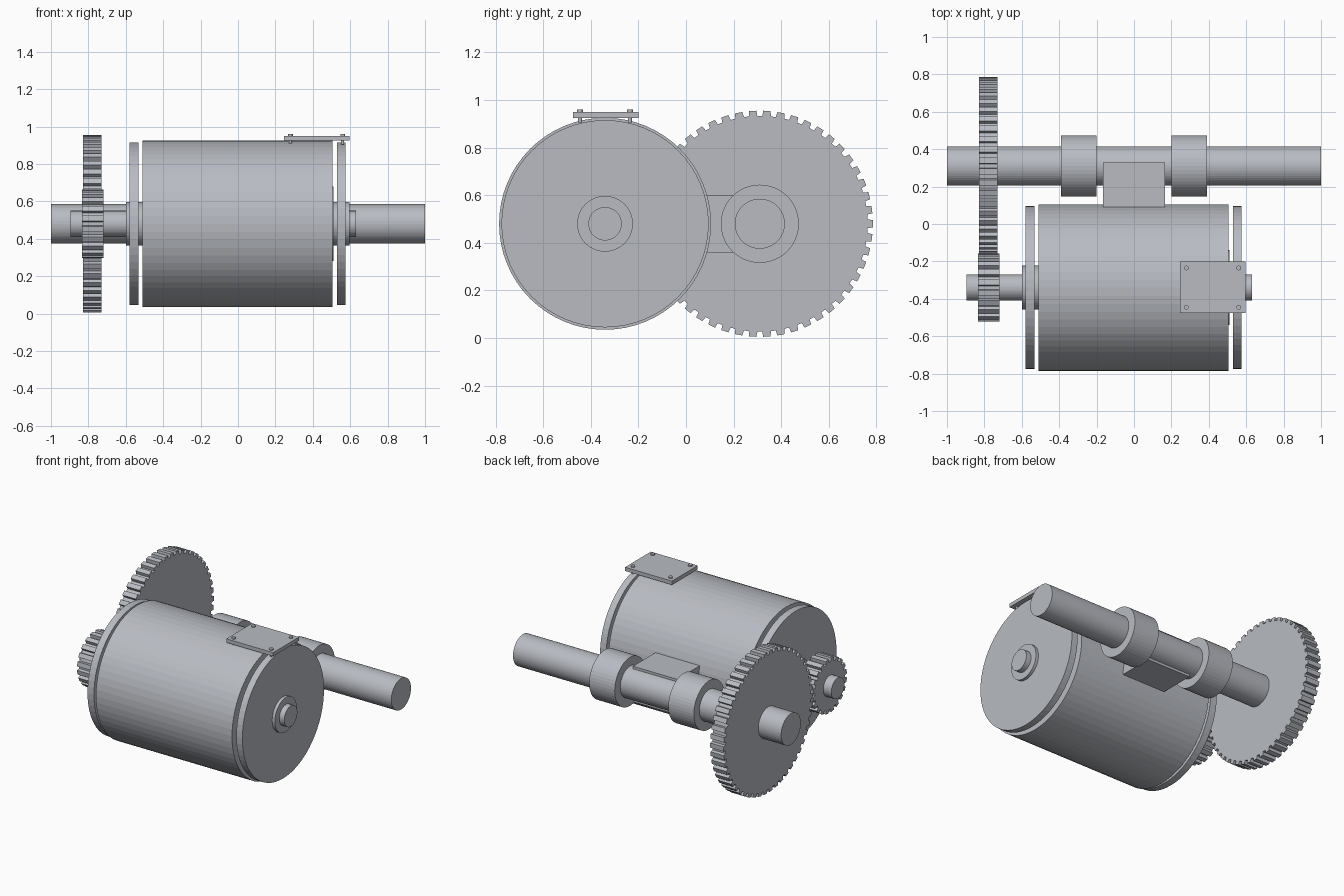
import bpy, bmesh, math
from mathutils import Matrix

if "Cube" in bpy.data.objects:
    bpy.data.objects.remove(bpy.data.objects["Cube"])

steel = bpy.data.materials.new("steel_grey")
steel.use_nodes = True
colour = (0.48, 0.50, 0.54, 1)
steel.diffuse_color = colour
steel.node_tree.nodes["Principled BSDF"].inputs["Base Color"].default_value = colour

MOTOR = (-0.34, 0.48)   # y, z of the motor axis
AXLE = (0.31, 0.48)     # y, z of the wheel axle


def finish(name, bm):
    bmesh.ops.recalc_face_normals(bm, faces=bm.faces)
    mesh = bpy.data.meshes.new(name)
    bm.to_mesh(mesh)
    bm.free()
    mesh.materials.append(steel)
    obj = bpy.data.objects.new(name, mesh)
    bpy.context.collection.objects.link(obj)
    return obj


def rod(name, axis, x0, x1, radius, sides=48):
    """Solid cylinder lying along x."""
    bm = bmesh.new()
    place = Matrix.Translation(((x0 + x1) / 2, *axis)) @ Matrix.Rotation(math.pi / 2, 4, "Y")
    bmesh.ops.create_cone(bm, cap_ends=True, segments=sides, radius1=radius,
                          radius2=radius, depth=x1 - x0, matrix=place)
    return finish(name, bm)


def box(name, x0, x1, y0, y1, z0, z1):
    bm = bmesh.new()
    place = (Matrix.Translation(((x0 + x1) / 2, (y0 + y1) / 2, (z0 + z1) / 2))
             @ Matrix.Diagonal((x1 - x0, y1 - y0, z1 - z0, 1)))
    bmesh.ops.create_cube(bm, size=1, matrix=place)
    return finish(name, bm)


def gear(name, axis, x0, x1, tip, root, teeth, phase):
    """Spur gear: toothed outline extruded along x."""
    bm = bmesh.new()
    pitch = 2 * math.pi / teeth
    outline = []
    for i in range(teeth):
        for offset, r in ((-0.32, root), (-0.26, tip), (0.26, tip), (0.32, root)):
            a = (i + phase + offset) * pitch
            outline.append(bm.verts.new((x0, axis[0] + r * math.cos(a),
                                         axis[1] + r * math.sin(a))))
    face = bm.faces.new(outline)
    side = bmesh.ops.extrude_face_region(bm, geom=[face])
    moved = [g for g in side["geom"] if isinstance(g, bmesh.types.BMVert)]
    bmesh.ops.translate(bm, verts=moved, vec=(x1 - x0, 0, 0))
    # keep the starting cap so that the gear is closed
    if not face.is_valid:
        bm.faces.new(outline)
    return finish(name, bm)


# Motor: housing, end covers, bearing sleeve, armature end and shaft
rod("motor_housing", MOTOR, -0.51, 0.505, 0.445, 64)
rod("right_end_cover", MOTOR, -0.58, -0.532, 0.435, 64)
rod("left_end_cover", MOTOR, 0.53, 0.575, 0.435, 64)
rod("bearing_sleeve", MOTOR, -0.6, 0.595, 0.117)
rod("armature_end", MOTOR, 0.4, 0.511, 0.2)
rod("motor_shaft", MOTOR, -0.895, 0.632, 0.07)

# Gear pair
gear("pinion", MOTOR, -0.835, -0.72, 0.183, 0.16, 20, 0.5)
gear("axle_gear", AXLE, -0.83, -0.73, 0.475, 0.453, 50, 0)

# Axle with its two suspension bearings and the block joining them to the motor
rod("axle", AXLE, -1, 1, 0.105)
for side, x in (("right", -0.295), ("left", 0.295)):
    rod(side + "_axle_bearing", AXLE, x - 0.095, x + 0.095, 0.164)
box("suspension_block", -0.165, 0.165, 0.09, 0.33, 0.36, 0.6)

# Inspection cover held by four bolts
box("cover_plate", 0.245, 0.595, -0.475, -0.2, 0.925, 0.95)
for x in (0.28, 0.56):
    for y in (-0.445, -0.235):
        for part, r, z0, z1 in (("bolt_head", 0.013, 0.94, 0.959),
                                ("bolt_shank", 0.008, 0.905, 0.945)):
            bm = bmesh.new()
            bmesh.ops.create_cone(bm, cap_ends=True, segments=12, radius1=r, radius2=r,
                                  depth=z1 - z0,
                                  matrix=Matrix.Translation((x, y, (z0 + z1) / 2)))
            finish(part, bm)
